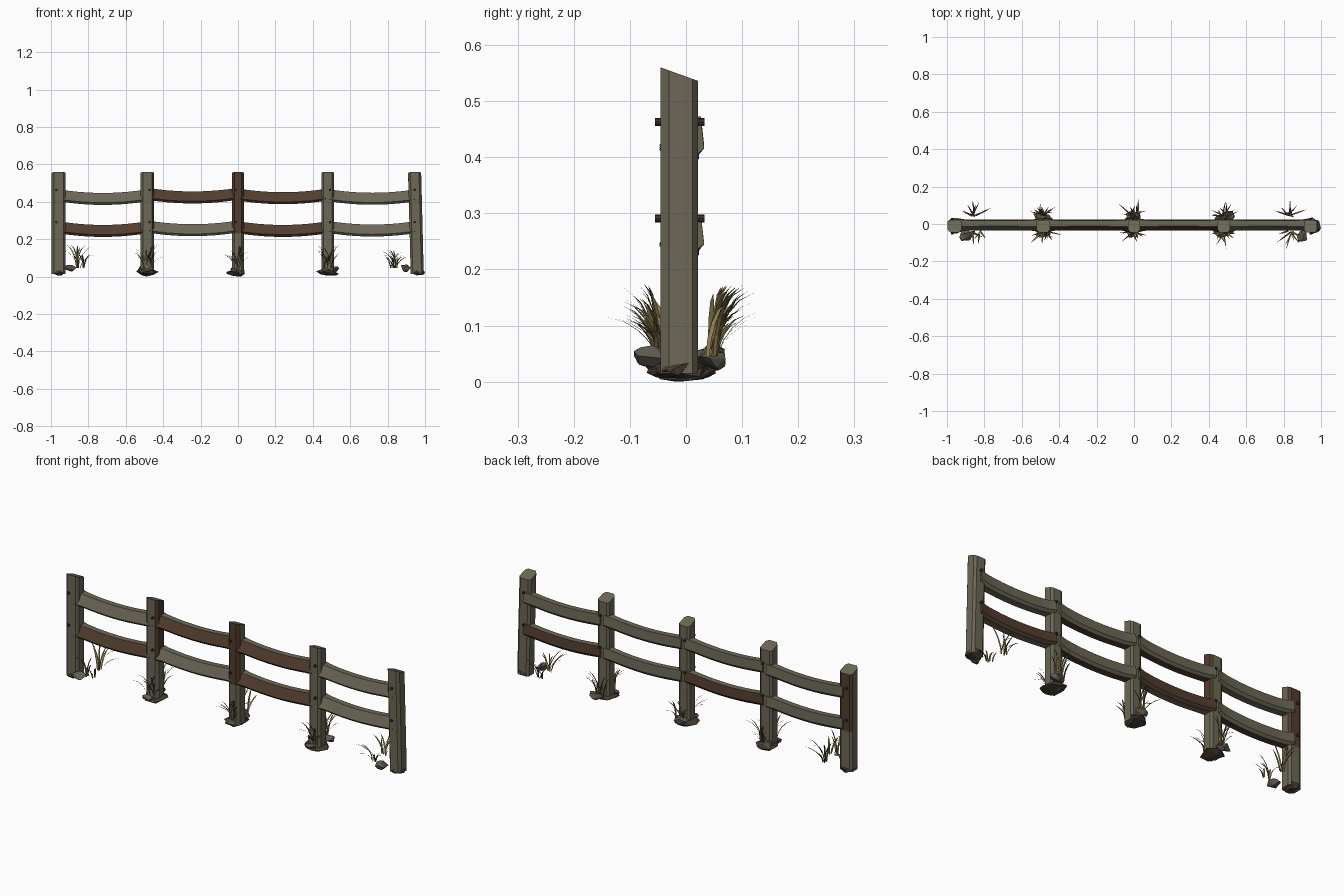
import bpy, bmesh, math, random
from mathutils import Vector

random.seed(7)
if "Cube" in bpy.data.objects:
    bpy.data.objects.remove(bpy.data.objects["Cube"])


def material(name, rgb):
    m = bpy.data.materials.new(name)
    m.use_nodes = True
    m.diffuse_color = (*rgb, 1)
    bsdf = next(n for n in m.node_tree.nodes if n.type == "BSDF_PRINCIPLED")
    bsdf.inputs["Base Color"].default_value = (*rgb, 1)
    bsdf.inputs["Roughness"].default_value = 0.9
    return m


GREY = material("weathered grey wood", (0.15, 0.135, 0.093))
BROWN = material("brown wood", (0.085, 0.047, 0.028))
PEG = material("dark peg wood", (0.05, 0.03, 0.018))
STONE = material("grey stone", (0.12, 0.11, 0.085))
EARTH = material("dark earth", (0.065, 0.046, 0.033))
STRAW = material("straw grass", (0.28, 0.21, 0.08))
OLIVE = material("olive grass", (0.12, 0.10, 0.04))


def finish(bm, name, mats, smooth=False):
    bmesh.ops.recalc_face_normals(bm, faces=bm.faces)
    me = bpy.data.meshes.new(name)
    bm.to_mesh(me)
    bm.free()
    ob = bpy.data.objects.new(name, me)
    bpy.context.collection.objects.link(ob)
    for m in mats:
        me.materials.append(m)
    if smooth:
        bpy.ops.object.select_all(action="DESELECT")
        ob.select_set(True)
        bpy.context.view_layer.objects.active = ob
        bpy.ops.object.shade_smooth_by_angle(angle=math.radians(25))
    return ob


def loft(bm, rings):
    """Skin a list of closed rings and cap both ends."""
    vs = [[bm.verts.new(p) for p in r] for r in rings]
    n = len(vs[0])
    for a, b in zip(vs, vs[1:]):
        for i in range(n):
            bm.faces.new((a[i], a[(i + 1) % n], b[(i + 1) % n], b[i]))
    bm.faces.new(vs[0])
    bm.faces.new(vs[-1])


# Posts: chamfered timbers with a slanted top
POSTS = [-0.959, -0.485, 0.0, 0.48, 0.957]
LEAN = [0, 0, 0, 0, -0.014]
HALF = [0.037, 0.036, 0.032, 0.034, 0.035]


def post_ring(x, h, z, slope):
    plan = [(-h, -0.03), (-h + 0.012, -0.045), (h - 0.012, -0.045), (h, -0.03),
            (h, 0.012), (h - 0.012, 0.021), (-h + 0.012, 0.021), (-h, 0.012)]
    return [(x + px, py, z - slope * (py + 0.045)) for px, py in plan]


def brown_post_face(i, f):
    """Stained upper faces on a few posts."""
    c, n = f.calc_center_median(), f.normal
    if c.z < 0.24 or n.z > 0.5:
        return False
    if i == 0:
        return n.y > 0.3
    if i == 1:
        return n.x > 0.3 and n.y < 0.9
    return i == 2 and n.y < -0.3


for i, (x, lean, h) in enumerate(zip(POSTS, LEAN, HALF)):
    bm = bmesh.new()
    loft(bm, [post_ring(x + lean * (z / 0.56 - 0.1), h, z, s)
              for z, s in ((0.015, 0), (0.23, 0), (0.56, 0.36))])
    bmesh.ops.recalc_face_normals(bm, faces=bm.faces)
    for f in bm.faces:
        f.material_index = int(brown_post_face(i, f))
    finish(bm, f"post_{i + 1}", [GREY, BROWN])

    # Pegs through each post
    for level, z in (("upper", 0.463), ("lower", 0.291)):
        bpy.ops.mesh.primitive_cylinder_add(
            vertices=8, radius=0.007, depth=0.088,
            location=(x + (-0.012, 0.012)[i % 2], -0.011, z),
            rotation=(math.pi / 2, 0, 0))
        peg = bpy.context.object
        peg.name = f"{level}_peg_{i + 1}"
        peg.data.materials.append(PEG)

# Rails: sagging split timbers, flared where they meet the posts
SECTION = [(0.019, 0.032), (-0.012, 0.032), (-0.034, -0.02),
           (-0.024, -0.032), (0.012, -0.032), (0.023, -0.018)]


def rail(name, x0, x1, z, sag, front, back):
    bm = bmesh.new()
    rings, steps = [], 10
    for k in range(steps + 1):
        t = k / steps
        u = 2 * t - 1
        flare = 1 + 0.4 * abs(u) ** 8
        zc = z - sag * (1 - u * u)
        rings.append([(x0 + (x1 - x0) * t, y * flare, zc + dz) for y, dz in SECTION])
    loft(bm, rings)
    bmesh.ops.recalc_face_normals(bm, faces=bm.faces)
    for f in bm.faces:
        if f.normal.y < -0.4:
            f.material_index = 1
        elif f.normal.y > 0.4:
            f.material_index = 2
        elif f.normal.z < -0.5:
            f.material_index = 1
    finish(bm, name, [GREY, front, back], smooth=True)


UPPER = [(0.433, GREY, GREY), (0.441, BROWN, GREY), (0.437, BROWN, GREY), (0.434, GREY, GREY)]
LOWER = [(0.262, BROWN, GREY), (0.266, GREY, BROWN), (0.262, BROWN, GREY), (0.264, GREY, BROWN)]
for level, rows in (("upper", UPPER), ("lower", LOWER)):
    for i, (z, front, back) in enumerate(rows):
        rail(f"{level}_rail_{i + 1}", POSTS[i] + 0.01, POSTS[i + 1] - 0.01, z, 0.018, front, back)


# Rocks: hulls of points scattered on a squashed ball
def rock(name, centre, size, mat):
    bm = bmesh.new()
    for _ in range(18):
        d = Vector([random.gauss(0, 1) for _ in range(3)]).normalized()
        p = [c + s * k for c, s, k in zip(centre, size, d)]
        bm.verts.new((max(-0.999, min(0.999, p[0])), p[1], max(0, p[2])))
    res = bmesh.ops.convex_hull(bm, input=bm.verts)
    junk = [g for g in res["geom_interior"] if isinstance(g, bmesh.types.BMVert)]
    bmesh.ops.delete(bm, geom=junk, context="VERTS")
    finish(bm, name, [mat])


for i, x in enumerate(POSTS):
    end = i in (0, 4)
    rock(f"earth_mound_{i + 1}", (x, -0.008, 0.022),
         (0.045 if end else 0.066, 0.045 if end else 0.065, 0.022), EARTH)
    if end:
        side = -1 if x > 0 else 1
        rock(f"end_stone_{i + 1}", (x + side * 0.06, -0.063, 0.045), (0.038, 0.034, 0.02), STONE)
    else:
        rock(f"back_stone_{i + 1}", (x + 0.02 * (i - 2), 0.045, 0.042), (0.04, 0.032, 0.024), STONE)
        rock(f"front_stone_{i + 1}", (x - 0.015, -0.052, 0.03), (0.034, 0.022, 0.014), STONE)


# Grass: bent tapering blades fanning outward
def blade(bm, base, angle, reach, height, width, mat):
    out = Vector((math.cos(angle), math.sin(angle), 0))
    across = Vector((-out.y, out.x, 0)) * width / 2
    rows = []
    for k in range(4):
        t = k / 4
        p = base + out * reach * t ** 1.5 + Vector((0, 0, height * (1 - (1 - t) ** 1.5)))
        w = across * (0.6 + 1.2 * t * (1 - t) - 0.4 * t)
        rows.append((bm.verts.new(p - w), bm.verts.new(p + w)))
    tip = bm.verts.new(base + out * reach + Vector((0, 0, height)))
    faces = [bm.faces.new((a[0], a[1], b[1], b[0])) for a, b in zip(rows, rows[1:])]
    faces.append(bm.faces.new((rows[-1][0], rows[-1][1], tip)))
    for f in faces:
        f.material_index = mat


def tuft(name, x, y, count):
    bm = bmesh.new()
    facing = math.copysign(math.pi / 2, y)
    for k in range(count):
        a = facing + (k / (count - 1) - 0.5) * 2.7 + random.uniform(-0.15, 0.15)
        base = Vector((x + random.uniform(-0.02, 0.02), y + random.uniform(-0.01, 0.01), 0.045))
        blade(bm, base, a, random.uniform(0.035, 0.095), random.uniform(0.06, 0.13),
              random.uniform(0.009, 0.013), int(k % 2))
    finish(bm, name, [STRAW, OLIVE])


for i, x in enumerate(POSTS):
    inset = {0: 0.115, 4: -0.125}.get(i, 0)
    for label, y in (("front", -0.045), ("back", 0.048)):
        tuft(f"{label}_grass_{i + 1}", x + inset, y, 8 if inset else 10)
